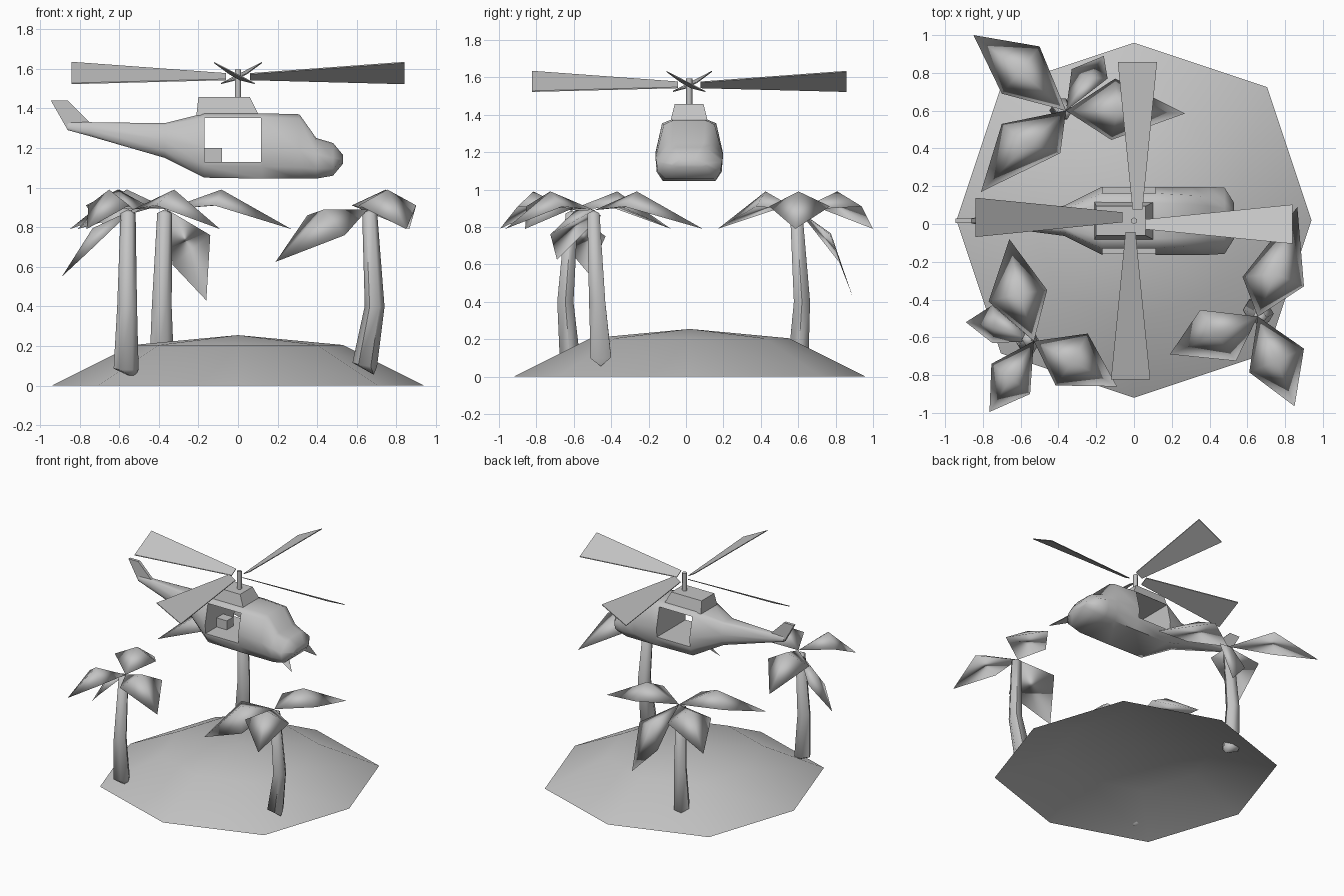
import bpy, bmesh, math
from mathutils import Vector, Matrix

if "Cube" in bpy.data.objects:
    bpy.data.objects.remove(bpy.data.objects["Cube"], do_unlink=True)

grey = bpy.data.materials.new("plain grey")
grey.use_nodes = True
GREY = (0.55, 0.55, 0.55, 1)
grey.diffuse_color = GREY
grey.node_tree.nodes["Principled BSDF"].inputs["Base Color"].default_value = GREY


def make(name, bm, angle=None):
    """Turn a bmesh into an object; angle None = flat faces."""
    bmesh.ops.recalc_face_normals(bm, faces=bm.faces)
    me = bpy.data.meshes.new(name)
    bm.to_mesh(me)
    bm.free()
    me.materials.append(grey)
    ob = bpy.data.objects.new(name, me)
    bpy.context.collection.objects.link(ob)
    if angle:
        bpy.ops.object.select_all(action="DESELECT")
        ob.select_set(True)
        bpy.context.view_layer.objects.active = ob
        if angle >= 180:
            bpy.ops.object.shade_smooth()
        else:
            bpy.ops.object.shade_smooth_by_angle(angle=math.radians(angle))
    return ob


def skin(bm, rings):
    """Join rings of points with quads; returns the vertex rings."""
    vs = [[bm.verts.new(p) for p in ring] for ring in rings]
    n = len(vs[0])
    for a, b in zip(vs, vs[1:]):
        for i in range(n):
            j = (i + 1) % n
            bm.faces.new((a[i], a[j], b[j], b[i]))
    return vs


def fan(bm, ring, point):
    tip = bm.verts.new(point)
    for i in range(len(ring)):
        bm.faces.new((ring[i], ring[(i + 1) % len(ring)], tip))


def box(name, lo, hi):
    bm = bmesh.new()
    lo, hi = Vector(lo), Vector(hi)
    bmesh.ops.create_cube(bm, size=1, matrix=Matrix.Translation((lo + hi) / 2)
                          @ Matrix.Diagonal((*(hi - lo), 1)))
    return make(name, bm)


# Island: shallow eight-sided shell, hollow underneath
def octagon(r, z):
    pts = []
    for i in range(8):
        k = r * (1.06 if i % 2 else 1)
        a = i * math.pi / 4
        pts.append((k * math.cos(a), 0.02 + k * math.sin(a), z))
    return pts


bm = bmesh.new()
rings = skin(bm, [octagon(0.53, 0.205), octagon(0.94, 0), octagon(0.53, 0.165)])
fan(bm, rings[0], (0, 0.02, 0.255))
fan(bm, rings[-1], (0, 0.02, 0.21))
make("island", bm, 60)


# Palms
def trunk(name, path):
    path = [Vector(p) for p in path]
    rings = []
    for i, (p, r) in enumerate(zip(path, (0.038, 0.05, 0.063))):
        d = path[min(i + 1, 2)] - path[max(i - 1, 0)]
        u = d.cross(Vector((0, 1, 0))).normalized()
        v = d.cross(u).normalized()
        rings.append([p + r * (u * math.cos(t) + v * math.sin(t))
                      for t in [k * math.pi / 3 for k in range(6)]])
    bm = bmesh.new()
    vs = skin(bm, rings)
    fan(bm, vs[0], path[0] + Vector((0, 0, 0.02)))
    fan(bm, vs[-1], path[-1] + Vector((0.045, 0, -0.05)))
    make(name, bm, 60)


def frond(name, base, tip, left, right):
    """Kite-shaped leaf with a raised centre and a folded underside."""
    base, tip, left, right = map(Vector, (base, tip, left, right))
    mid = (left + right) * 0.3 + (base + tip) * 0.2
    mid.z = (left.z + right.z) / 2 + 0.08
    bm = bmesh.new()
    rim = [bm.verts.new(p) for p in (base, left, tip, right)]
    fan(bm, rim, mid)
    bm.faces.new((rim[0], rim[1], rim[3]))
    bm.faces.new((rim[1], rim[2], rim[3]))
    make(name, bm, 180)


HI, LO = 0.91, 0.79   # side and tip heights of an ordinary frond
palms = {
    "back_palm": (
        [(-.37, .59, .87), (-.385, .62, .4), (-.385, .6, .07)], (-.36, .6, .89),
        [((-.85, 1, LO), (-.5, .94, HI), (-.7, .69, HI)),
         ((-.81, .17, LO), (-.7, .53, HI), (-.39, .375, HI)),
         ((-.16, .89, .43), (-.33, .82, .61), (-.14, .77, .76)),
         ((.27, .585, LO), (-.1, .77, HI), (-.12, .445, HI))]),
    "front_right_palm": (
        [(-.555, -.61, .87), (-.56, -.645, .4), (-.565, -.62, .085)], (-.53, -.62, .89),
        [((-.66, -.08, LO), (-.46, -.35, HI), (-.77, -.41, HI)),
         ((-.89, -.52, .55), (-.75, -.43, .75), (-.75, -.63, .68)),
         ((-.765, -.995, LO), (-.755, -.74, HI), (-.55, -.9, HI)),
         ((-.09, -.86, LO), (-.245, -.58, HI), (-.415, -.855, HI))]),
    "front_left_palm": (
        [(.665, -.495, .87), (.69, -.475, .4), (.64, -.455, .105)], (.655, -.49, .89),
        [((.865, .09, LO), (.575, -.28, HI), (.9, -.33, HI)),
         ((.19, -.69, .625), (.35, -.455, .86), (.54, -.725, .76)),
         ((.85, -.965, LO), (.9, -.66, HI), (.61, -.785, HI))]),
}
for name, (path, crown, leaves) in palms.items():
    trunk(name + "_trunk", path)
    for i, leaf in enumerate(leaves):
        frond(f"{name}_frond_{i + 1}", crown, *leaf)

# Helicopter body: lofted sections (x; bottom, middle, top height; same half widths)
CY = 0.017
sections = [
    (-.86, 1.29, 1.305, 1.33, .010, .014, .010),
    (-.75, 1.26, 1.295, 1.33, .02, .03, .02),
    (-.37, 1.15, 1.24, 1.325, .05, .08, .06),
    (-.17, 1.05, 1.2, 1.375, .14, .18, .145),
    (.12, 1.045, 1.2, 1.375, .14, .18, .145),
    (.31, 1.045, 1.19, 1.37, .14, .18, .135),
    (.395, 1.045, 1.17, 1.25, .14, .18, .12),
    (.48, 1.06, 1.15, 1.225, .13, .175, .1),
    (.53, 1.12, 1.14, 1.165, .06, .095, .05),
]
bm = bmesh.new()
rings = []
for x, zb, zm, zt, wb, wm, wt in sections:
    # Rounded belly and roof edges
    half = [(wb, zb), (wb * .15 + wm * .85, zb + (zm - zb) * .4), (wm, zm),
            (wt, zt - (zt - zm) * .12), (wt * .65, zt)]
    rings.append([(x, CY + w, z) for w, z in half]
                 + [(x, CY - w, z) for w, z in reversed(half)])
vs = skin(bm, rings)
bm.faces.new(vs[0])
bm.faces.new(vs[-1])
body = make("fuselage", bm)

# Open cabin cut straight through both sides
cutter = box("cabin_cutter", (-.168, -.4, 1.13), (.115, .4, 1.352))
cutter.hide_render = True
cut = body.modifiers.new("cabin", "BOOLEAN")
cut.operation, cut.object, cut.solver = "DIFFERENCE", cutter, "EXACT"
bpy.ops.object.select_all(action="DESELECT")
body.select_set(True)
bpy.context.view_layer.objects.active = body
bpy.ops.object.modifier_apply(modifier="cabin")
bpy.data.objects.remove(cutter, do_unlink=True)
bpy.ops.object.shade_smooth_by_angle(angle=math.radians(60))

box("cabin_seat", (-.17, CY - .04, 1.125), (-.08, CY + .04, 1.2))

# Engine housing on the roof
bm = bmesh.new()
vs = skin(bm, [[(x0, CY - w, z), (x1, CY - w, z), (x1, CY + w, z), (x0, CY + w, z)]
               for x0, x1, w, z in ((-.21, .105, .1, 1.365), (-.2, .06, .077, 1.457))])
bm.faces.new(vs[0])
bm.faces.new(vs[1])
make("engine_housing", bm)

# Tail fin
bm = bmesh.new()
outline = [(-.945, 1.44), (-.86, 1.44), (-.75, 1.33), (-.76, 1.27), (-.86, 1.29)]
vs = skin(bm, [[(x, CY + s, z) for x, z in outline] for s in (-.011, .011)])
bm.faces.new(vs[0])
bm.faces.new(vs[1])
make("tail_fin", bm)

# Rotor mast and four pitched blades
bm = bmesh.new()
bmesh.ops.create_cone(bm, cap_ends=True, segments=6, radius1=.017, radius2=.017,
                      depth=.15, matrix=Matrix.Translation((0, CY, 1.52)))
make("rotor_mast", bm, 70)
for i in range(4):
    bm = bmesh.new()
    corners = [(.06, -.045, 1.575), (.84, -.122, 1.632), (.84, .086, 1.525), (.06, .008, 1.545)]
    vs = skin(bm, [[(x, y, z + s) for x, y, z in corners] for s in (-.003, .003)])
    bm.faces.new(vs[0])
    bm.faces.new(vs[1])
    bmesh.ops.rotate(bm, verts=bm.verts, matrix=Matrix.Rotation(i * math.pi / 2, 3, "Z"))
    bmesh.ops.translate(bm, verts=bm.verts, vec=(0, CY, 0))
    make(f"rotor_blade_{i + 1}", bm)
